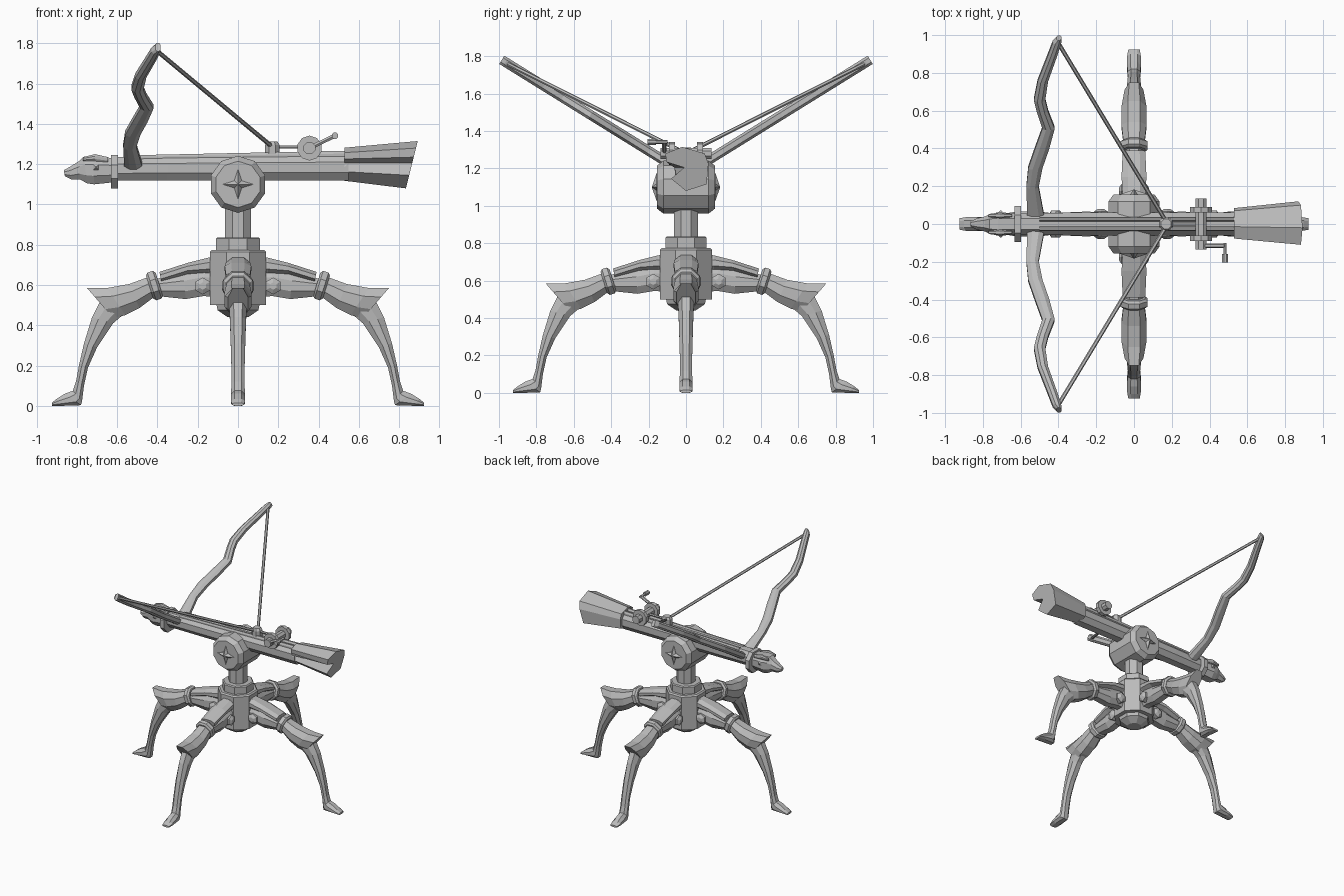
import bpy, bmesh
from math import pi, cos, sin, atan2
from mathutils import Vector, Matrix

if "Cube" in bpy.data.objects:
    bpy.data.objects.remove(bpy.data.objects["Cube"])

GREY = (0.5, 0.5, 0.5, 1)
mat = bpy.data.materials.new("plain grey")
mat.use_nodes = True
mat.diffuse_color = GREY
mat.node_tree.nodes["Principled BSDF"].inputs["Base Color"].default_value = GREY

OCT = [(1, .5), (.7, 1), (.3, 1), (0, .5), (0, -.5), (.3, -1), (.7, -1), (1, -.5)]


def loft(name, rings, xf=Matrix()):
    """Skin a list of equal rings and cap both ends."""
    bm = bmesh.new()
    vs = [[bm.verts.new(xf @ Vector(p)) for p in r] for r in rings]
    n = len(rings[0])
    for a, b in zip(vs, vs[1:]):
        for i in range(n):
            j = (i + 1) % n
            bm.faces.new((a[i], a[j], b[j], b[i]))
    bm.faces.new(vs[0])
    bm.faces.new(vs[-1])
    bmesh.ops.recalc_face_normals(bm, faces=bm.faces)
    me = bpy.data.meshes.new(name)
    bm.to_mesh(me)
    bm.free()
    me.materials.append(mat)
    ob = bpy.data.objects.new(name, me)
    bpy.context.collection.objects.link(ob)
    return ob


def slab(name, sections, xf=Matrix()):
    """Chamfered bar: each section is (top x, top z, bottom x, bottom z, half width)."""
    rings = [[(bx + (tx - bx) * u, w * v, bz + (tz - bz) * u) for u, v in OCT]
             for tx, tz, bx, bz, w in sections]
    return loft(name, rings, xf)


def lathe(name, profile, centre=(0, 0, 0), axis=(0, 0, 1), n=8, xf=Matrix()):
    """Turned part: profile of (radius, height along axis), flats facing sideways."""
    rot = Vector((0, 0, 1)).rotation_difference(Vector(axis)).to_matrix().to_4x4()
    ang = [2 * pi * (i + .5) / n for i in range(n)]
    rings = [[(r * cos(a), r * sin(a), h) for a in ang] for r, h in profile]
    return loft(name, rings, xf @ Matrix.Translation(centre) @ rot)


def rod(name, a, b, r, n=6):
    d = Vector(b) - Vector(a)
    return lathe(name, [(r, 0), (r, d.length)], a, d.normalized(), n)


# Four identical legs around the hub
for k, side in enumerate(("left", "back", "right", "front")):
    xf = Matrix.Rotation(k * pi / 2, 4, 'Z')
    slab(side + "_lower_leg", [
        (.68, .53, .55, .47, .045), (.725, .44, .62, .41, .04), (.765, .31, .70, .29, .036),
        (.79, .2, .745, .19, .033), (.805, .12, .765, .1, .033), (.82, .075, .775, .02, .034),
        (.86, .06, .78, .003, .036), (.90, .035, .87, .0, .036), (.925, .015, .925, .0, .03)], xf)
    slab(side + "_knee_guard", [
        (.43, .645, .41, .545, .055), (.54, .605, .49, .485, .066), (.65, .585, .56, .45, .066),
        (.75, .585, .62, .435, .05)], xf)
    slab(side + "_arm", [
        (.08, .67, .1, .54, .05), (.17, .68, .17, .545, .052), (.27, .66, .26, .53, .052),
        (.41, .63, .4, .545, .048)], xf)
    slab(side + "_arm_plate", [
        (.09, .745, .09, .65, .05), (.15, .735, .15, .655, .06), (.25, .71, .25, .655, .066),
        (.39, .665, .38, .615, .06)], xf)
    lathe(side + "_leg_collar", [(.064, -.025), (.078, -.014), (.078, .014), (.064, .025)],
          (.415, 0, .597), (.95, 0, -.3), 8, xf)
    lathe(side + "_arm_pin", [(.018, -.08), (.042, -.066), (.042, .066), (.018, .08)],
          (.175, 0, .595), (0, 1, 0), 6, xf)

# Central hub, neck and swivel
lathe("hub", [(.055, .44), (.11, .475), (.115, .5), (.15, .5), (.15, .765), (.14, .775),
              (.118, .775), (.118, .83), (.11, .837), (.075, .837)])
lathe("neck", [(.07, .8), (.07, 1.02)])
lathe("swivel_drum", [(.115, -.155), (.142, -.12), (.142, .12), (.115, .155)],
      (0, 0, 1.1), (0, 1, 0), 10)

# Four-pointed bosses on the swivel
for s, side in ((-1, "front"), (1, "back")):
    star = [[((.075 if i % 2 == 0 else .026) * f * cos(i * pi / 4), s * y,
              1.1 + (.075 if i % 2 == 0 else .026) * f * sin(i * pi / 4)) for i in range(8)]
            for f, y in ((1, .15), (1, .157), (.03, .182))]
    loft(side + "_star_boss", star)

# Stock beam, raised rails and carved head
slab("beam", [(-.63, 1.235, -.63, 1.12, .055), (-.35, 1.24, -.35, 1.12, .06),
              (.55, 1.25, .55, 1.12, .06)])
for s, side in ((1, "left"), (-1, "right")):
    slab(side + "_rail", [(-.5, 1.245, -.5, 1.22, .012), (.54, 1.267, .54, 1.22, .012)],
         Matrix.Translation((0, s * .026, 0)))
slab("head_collar", [(-.632, 1.245, -.632, 1.08, .094), (-.597, 1.245, -.597, 1.08, .094)])
slab("head", [(-.865, 1.17, -.86, 1.14, .016), (-.83, 1.19, -.83, 1.125, .03),
              (-.79, 1.215, -.785, 1.125, .04), (-.765, 1.238, -.75, 1.105, .053),
              (-.72, 1.24, -.715, 1.1, .062), (-.62, 1.23, -.62, 1.11, .056)])
for s, side in ((1, "left"), (-1, "right")):
    lathe(side + "_eye", [(.018, .05), (.018, .062), (.004, .072)],
          (-.705, 0, 1.185), (0, s, 0), 4)
    slab(side + "_brow", [(-.77, 1.235, -.77, 1.215, .008), (-.71, 1.25, -.71, 1.215, .016),
                          (-.645, 1.235, -.645, 1.21, .008)],
         Matrix.Translation((0, s * .045, 0)))

# Flared butt with a wedge cut into one side
butt = [(-.11, .075), (-.02, .11), (.1, .075), (.12, .02), (.11, -.09), (0, -.125),
        (-.08, -.06), (-.01, 0), (-.105, .03)]
rings = []
for x, lean, f in ((.53, 0, .7), (.865, .25, 1)):
    rings.append([(x + lean * z, (y if i != 7 or f == 1 else -.09) * f, 1.205 + z * f)
                  for i, (y, z) in enumerate(butt)])
loft("butt", rings)

# Recurved bow limbs and string: (distance out, front edge x, back edge x)
limb = [(.04, -.565, -.475), (.2, -.57, -.505), (.3, -.56, -.485), (.4, -.525, -.45),
        (.51, -.485, -.42), (.6, -.515, -.455), (.66, -.53, -.47), (.76, -.51, -.455),
        (.9, -.455, -.405), (.965, -.43, -.385), (.985, -.41, -.385)]
for s, side in ((1, "left"), (-1, "right")):
    rings = []
    for y, x0, x1 in limb:
        c = Vector((0, s * y, 1.17 + .62 * y))
        across = Vector((0, -s * .53, .85))
        rings.append([c + Vector((x0 + (x1 - x0) * u, 0, 0)) + across * v * .026
                      for u, v in OCT])
    loft(side + "_bow_limb", rings)
    rod(side + "_bow_string", (-.405, s * .965, 1.765), (.16, s * .03, 1.295), .011)

# String catch and its pull rod
lathe("string_catch", [(.04, 1.245), (.04, 1.295), (.028, 1.312)], (.17, 0, 0))
rod("pull_rod", (.18, 0, 1.285), (.35, 0, 1.285), .009)

# Winding drum with flanges and crank
lathe("winch_drum", [(.032, -.135), (.032, .135)], (.355, 0, 1.28), (0, 1, 0))
for s, side in ((1, "left"), (-1, "right")):
    lathe(side + "_winch_flange", [(.062, -.015), (.062, .015)],
          (.355, s * .075, 1.28), (0, 1, 0), 10)
rod("crank_arm", (.355, -.115, 1.28), (.482, -.115, 1.342), .012)
rod("crank_handle", (.482, -.1, 1.342), (.482, -.17, 1.342), .01)
rod("crank_grip", (.482, -.16, 1.342), (.482, -.205, 1.342), .017, 8)
